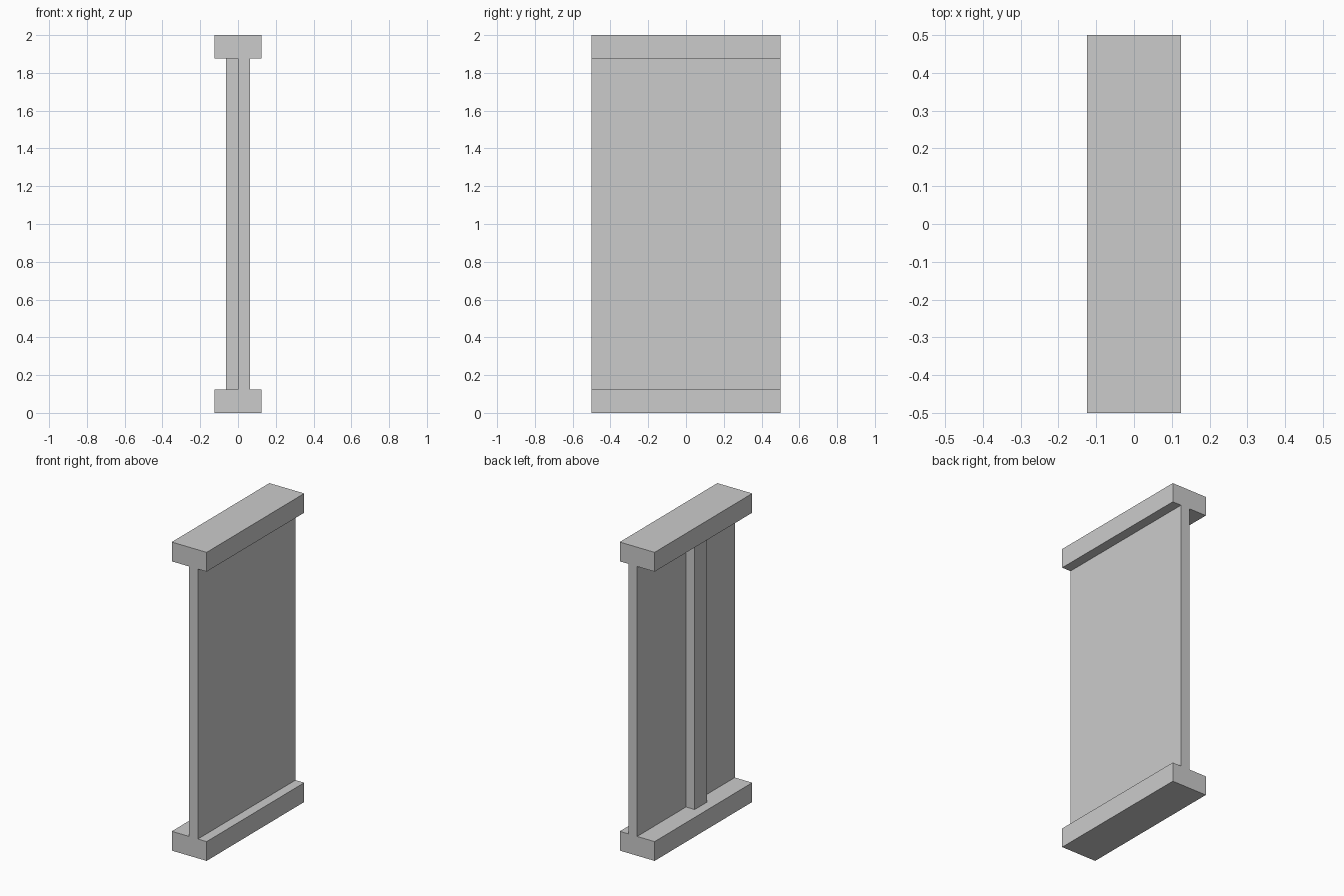
import bpy
from mathutils import Vector

cube = bpy.data.objects.get("Cube")
if cube:
    bpy.data.objects.remove(cube, do_unlink=True)

grey = bpy.data.materials.new("plain grey")
grey.use_nodes = True
colour = (0.6, 0.6, 0.6, 1)
grey.diffuse_color = colour
grey.node_tree.nodes["Principled BSDF"].inputs["Base Color"].default_value = colour


def box(name, low, high):
    """Flat-sided block between two opposite corners."""
    low, high = Vector(low), Vector(high)
    bpy.ops.mesh.primitive_cube_add(size=1, location=(low + high) / 2)
    obj = bpy.context.object
    obj.name = name
    obj.scale = high - low
    bpy.ops.object.transform_apply(location=False, rotation=False, scale=True)
    obj.data.materials.append(grey)
    return obj


HEIGHT = 2.0
HALF_LENGTH = 0.5
RAIL = 0.125        # rail height and half width
THICK = RAIL / 2    # panel thickness and rib depth

# Wide rails along the bottom and top
for name, z in (("bottom_rail", 0), ("top_rail", HEIGHT - RAIL)):
    box(name, (-RAIL, -HALF_LENGTH, z), (RAIL, HALF_LENGTH, z + RAIL))

# Upright panel, set on the left half of the rails
box("wall_panel", (0, -HALF_LENGTH, RAIL), (THICK, HALF_LENGTH, HEIGHT - RAIL))

# Single stiffening rib on the panel's right face
box("rib", (-THICK, -RAIL, RAIL), (0, 0, HEIGHT - RAIL))
